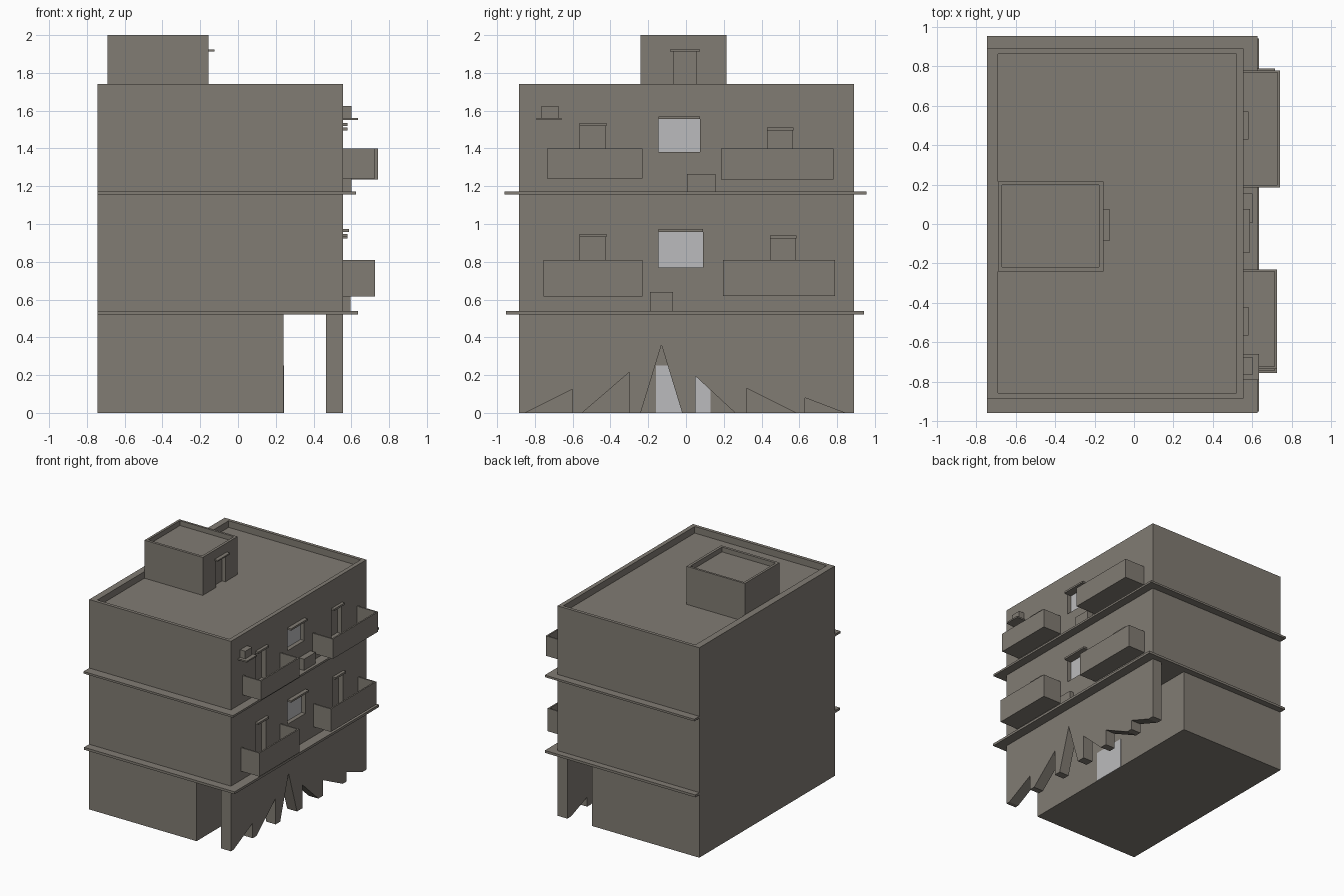
import bpy, bmesh

cube = bpy.data.objects.get("Cube")
if cube:
    bpy.data.objects.remove(cube, do_unlink=True)


def material(name, rgb):
    m = bpy.data.materials.new(name)
    m.use_nodes = True
    m.diffuse_color = (*rgb, 1)
    m.node_tree.nodes["Principled BSDF"].inputs["Base Color"].default_value = (*rgb, 1)
    return m


STONE = material("warm grey plaster", (0.22, 0.2, 0.172))
GLASS = material("pale glass", (0.5, 0.5, 0.51))


def add(name, bm, mat):
    bmesh.ops.recalc_face_normals(bm, faces=bm.faces)
    mesh = bpy.data.meshes.new(name)
    bm.to_mesh(mesh)
    bm.free()
    mesh.materials.append(mat)
    ob = bpy.data.objects.new(name, mesh)
    bpy.context.collection.objects.link(ob)
    return ob


def prism(name, profile, x0, x1, mat=STONE):
    """Extrude a (y, z) outline along x."""
    bm = bmesh.new()
    face = bm.faces.new([bm.verts.new((x0, y, z)) for y, z in profile])
    new = bmesh.ops.extrude_face_region(bm, geom=[face])["geom"]
    verts = [v for v in new if isinstance(v, bmesh.types.BMVert)]
    bmesh.ops.translate(bm, verts=verts, vec=(x1 - x0, 0, 0))
    return add(name, bm, mat)


def box(name, x, y, z, mat=STONE, cuts=()):
    """Box from ranges, with optional box-shaped hollows."""
    ob = prism(name, [(y[0], z[0]), (y[1], z[0]), (y[1], z[1]), (y[0], z[1])], *x, mat)
    for c in cuts:
        cutter = box("cutter", *c)
        cutter.hide_render = True
        mod = ob.modifiers.new("hollow", "BOOLEAN")
        mod.operation, mod.solver, mod.object = "DIFFERENCE", "EXACT", cutter
        bpy.context.view_layer.update()
        graph = bpy.context.evaluated_depsgraph_get()
        mesh = bpy.data.meshes.new_from_object(ob.evaluated_get(graph))
        ob.modifiers.clear()
        ob.data = mesh
        bpy.data.objects.remove(cutter, do_unlink=True)
    return ob


BACK, FACE = -0.745, 0.555
SIDES = (-0.885, 0.89)
ROOF = 1.685
recess = (FACE - 0.04, FACE + 0.1)

# Balcony and its doorway: y range, z range, reach, door y range, door top
balconies = {
    "upper_right": ((-0.735, -0.23), (1.24, 1.4), 0.725, (-0.56, -0.425), 1.52),
    "upper_left": ((0.185, 0.78), (1.235, 1.4), 0.74, (0.435, 0.565), 1.495),
    "lower_right": ((-0.755, -0.23), (0.615, 0.81), 0.725, (-0.56, -0.425), 0.93),
    "lower_left": ((0.195, 0.79), (0.62, 0.81), 0.715, (0.45, 0.58), 0.922),
}
# Windows: y range, z range
windows = {
    "upper": ((-0.145, 0.075), (1.38, 1.555)),
    "lower": ((-0.145, 0.09), (0.77, 0.958)),
}

# Upper storeys with roof well, doorways and window openings
cuts = [((-0.69, 0.52), (-0.857, 0.863), (ROOF, 2))]
cuts += [(recess, door, (z[0] + 0.015, top)) for _, z, _, door, top in balconies.values()]
cuts += [(recess, y, z) for y, z in windows.values()]
box("upper_storeys", (BACK, FACE), SIDES, (0.53, 1.74), cuts=cuts)

# Ground floor block and its glazed entrance
box("ground_floor", (BACK, 0.24), SIDES, (0, 0.53))
box("entrance_glass", (0.238, 0.244), (-0.16, 0.13), (0, 0.25), GLASS)

# Street wall cut by pointed openings: start, apex (y, z), end
openings = [
    (-0.85, (-0.6, 0.125), -0.6),
    (-0.55, (-0.3, 0.215), -0.3),
    (-0.24, (-0.13, 0.36), -0.02),
    (0.05, (0.05, 0.195), 0.26),
    (0.32, (0.32, 0.13), 0.58),
    (0.63, (0.63, 0.08), 0.84),
]
outline = [(SIDES[0], 0.53), (SIDES[0], 0)]
for start, apex, end in openings:
    outline += [p for p in ((start, 0), apex, (end, 0))]
outline += [(SIDES[1], 0), (SIDES[1], 0.53)]
prism("street_wall", outline, 0.465, FACE)

# Projecting floor slabs
box("lower_slab", (BACK, 0.635), (-0.952, 0.942), (0.52, 0.54))
box("upper_slab", (BACK, 0.626), (-0.96, 0.955), (1.155, 1.172))

# Balconies with door canopies
wall = 0.012
for name, (y, z, reach, door, top) in balconies.items():
    hollow = ((FACE - 0.1, reach - wall), (y[0] + wall, y[1] - wall), (z[0] + 0.015, z[1] + 0.1))
    box(name + "_balcony", (FACE, reach), y, z, cuts=[hollow])
    box(name + "_door_canopy", (FACE, 0.58), (door[0] - 0.005, door[1] + 0.005), (top, top + 0.016))

# Window panes and canopies
for name, (y, z) in windows.items():
    box(name + "_window_pane", (FACE - 0.041, FACE - 0.035), y, z, GLASS)
    box(name + "_window_canopy", (FACE, 0.588), y, (z[1], z[1] + 0.015))

# Wall units on the facade
box("upper_unit", (FACE, 0.602), (0.005, 0.155), (1.17, 1.265))
box("lower_unit", (FACE, 0.595), (-0.19, -0.07), (0.54, 0.64))
box("shelf_unit", (FACE, 0.602), (-0.765, -0.675), (1.56, 1.625))
box("shelf", (FACE, 0.635), (-0.792, -0.66), (1.55, 1.562))

# Rooftop stair house with door recess and canopy
box("stair_house", (-0.69, -0.155), (-0.24, 0.215), (ROOF - 0.01, 2), cuts=[
    ((-0.67, -0.177), (-0.218, 0.197), (1.96, 2.1)),
    ((-0.185, -0.1), (-0.065, 0.055), (ROOF, 1.915)),
])
box("stair_house_canopy", (-0.155, -0.125), (-0.085, 0.075), (1.914, 1.925))
